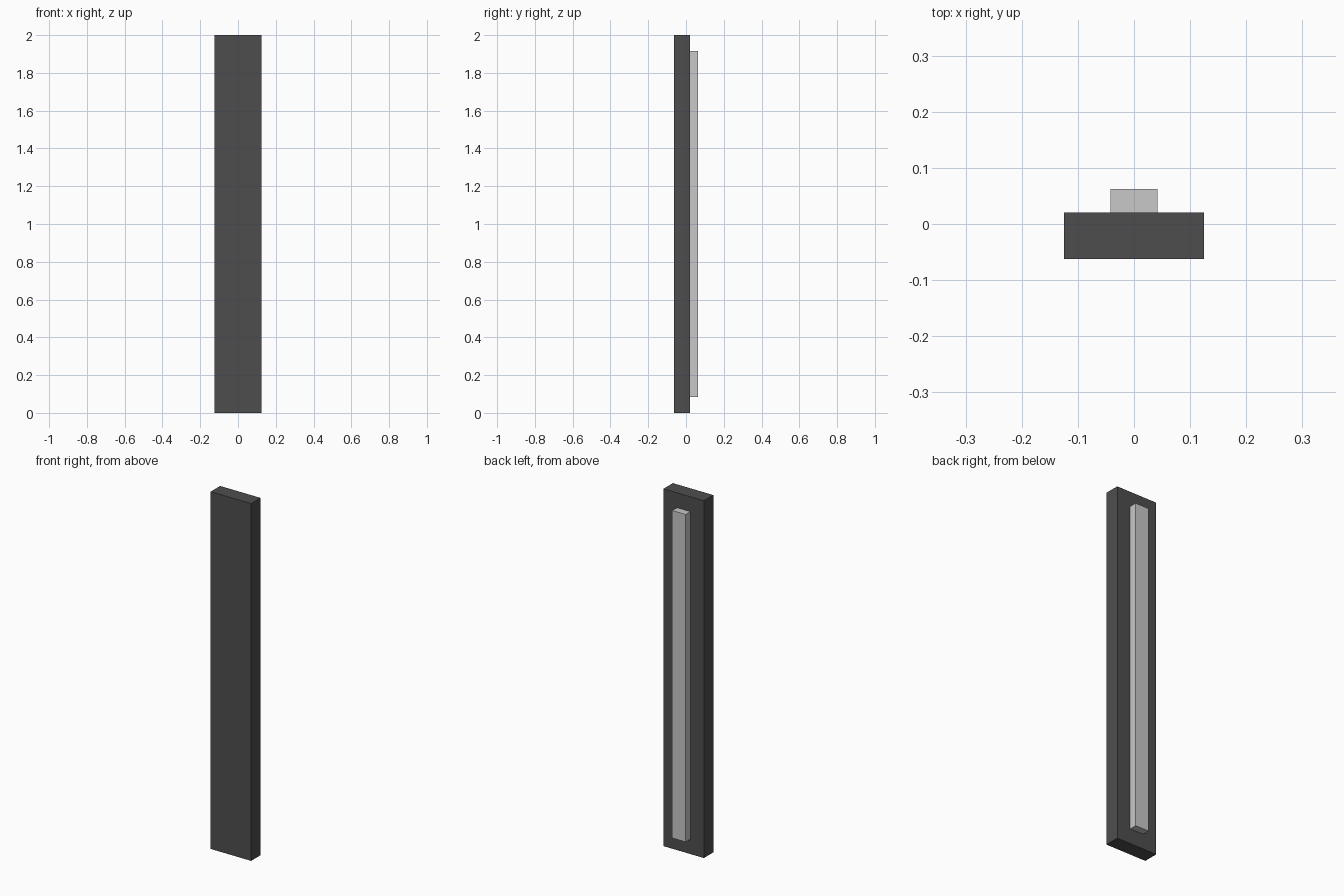
import bpy

if "Cube" in bpy.data.objects:
    bpy.data.objects.remove(bpy.data.objects["Cube"])


def material(name, value):
    mat = bpy.data.materials.new(name)
    mat.diffuse_color = (value, value, value, 1)
    mat.use_nodes = True
    mat.node_tree.nodes["Principled BSDF"].inputs["Base Color"].default_value = mat.diffuse_color
    return mat


def box(name, low, high, mat):
    """Axis-aligned box between two opposite corners."""
    centre = [(a + b) / 2 for a, b in zip(low, high)]
    bpy.ops.mesh.primitive_cube_add(size=1, location=centre)
    obj = bpy.context.object
    obj.name = name
    obj.scale = [b - a for a, b in zip(low, high)]
    bpy.ops.object.transform_apply(location=False, rotation=False, scale=True)
    obj.data.materials.append(mat)
    return obj


dark_grey = material("dark grey", 0.076)
light_grey = material("light grey", 0.58)

# Tall flat panel
box("panel", (-0.125, -0.0625, 0), (0.125, 0.0208, 2), dark_grey)

# Slim strip fixed to the back of the panel
box("back_strip", (-0.0417, 0.0208, 0.0833), (0.0417, 0.0625, 1.9167), light_grey)
